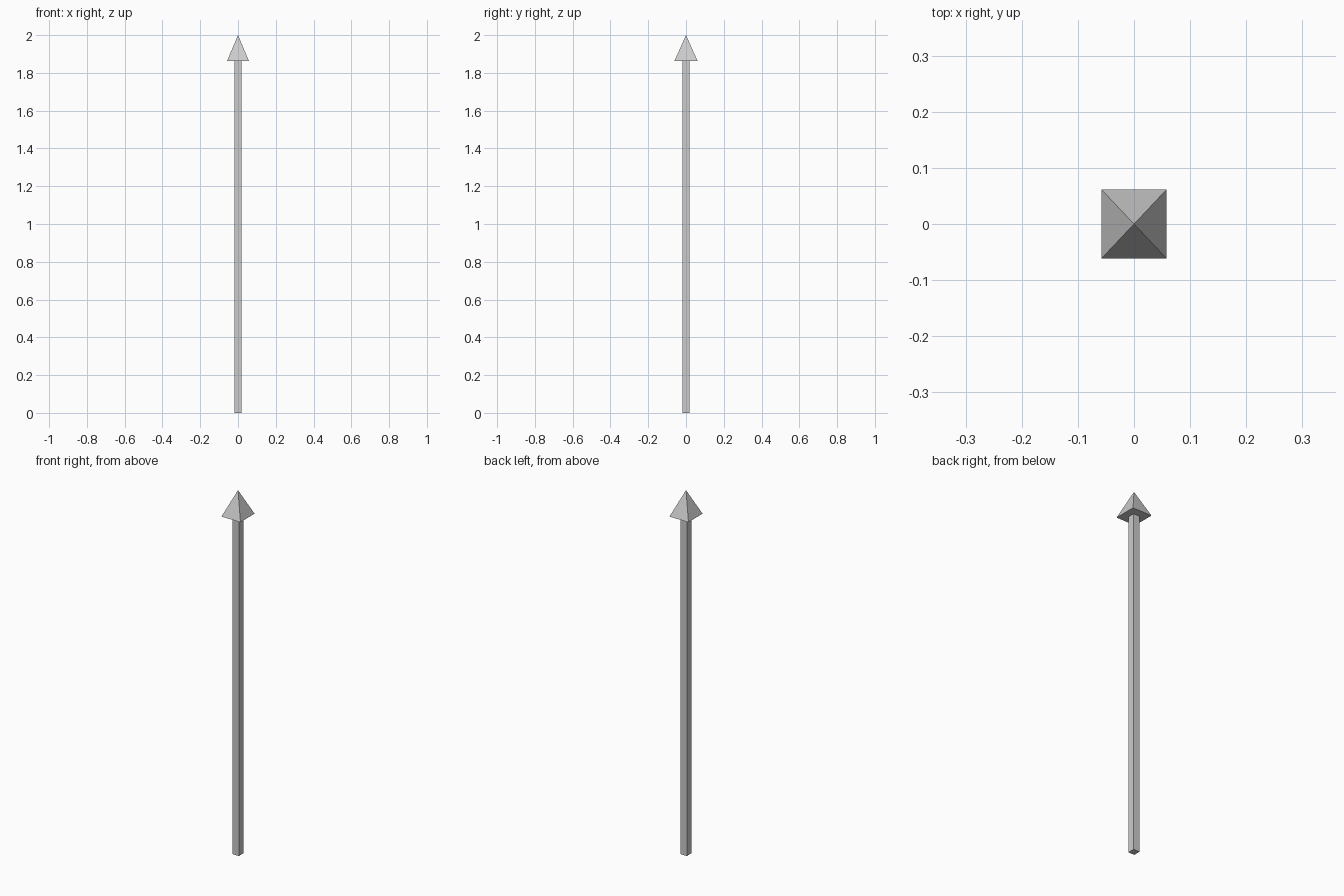
import bpy, bmesh
from math import pi, sqrt
from mathutils import Matrix

if "Cube" in bpy.data.objects:
    bpy.data.objects.remove(bpy.data.objects["Cube"])

HEAD_Z, TOP_Z = 1.863, 2.0


def square_prism(name, half_x, half_y, z0, z1, top_scale):
    """Four-sided, axis-aligned prism; a top scale of 0 gives a pyramid."""
    bm = bmesh.new()
    r = sqrt(2)
    bmesh.ops.create_cone(bm, cap_ends=True, segments=4, radius1=r,
                          radius2=r * top_scale, depth=1,
                          matrix=Matrix.Rotation(pi / 4, 4, 'Z'))
    # put the corners on the diagonals whatever the start angle is
    if min(abs(v.co.x) for v in bm.verts if v.co.z < 0) < 0.1:
        bmesh.ops.rotate(bm, verts=bm.verts, matrix=Matrix.Rotation(pi / 4, 3, 'Z'))
    bmesh.ops.scale(bm, verts=bm.verts, vec=(half_x, half_y, z1 - z0))
    bmesh.ops.translate(bm, verts=bm.verts, vec=(0, 0, (z0 + z1) / 2))
    mesh = bpy.data.meshes.new(name)
    bm.to_mesh(mesh)
    bm.free()
    obj = bpy.data.objects.new(name, mesh)
    bpy.context.collection.objects.link(obj)
    return obj


# long square shaft
square_prism("shaft", 0.0185, 0.0195, 0, HEAD_Z, 1)
# pyramid-shaped spear point
square_prism("spear_head", 0.058, 0.0615, HEAD_Z, TOP_Z, 0)
